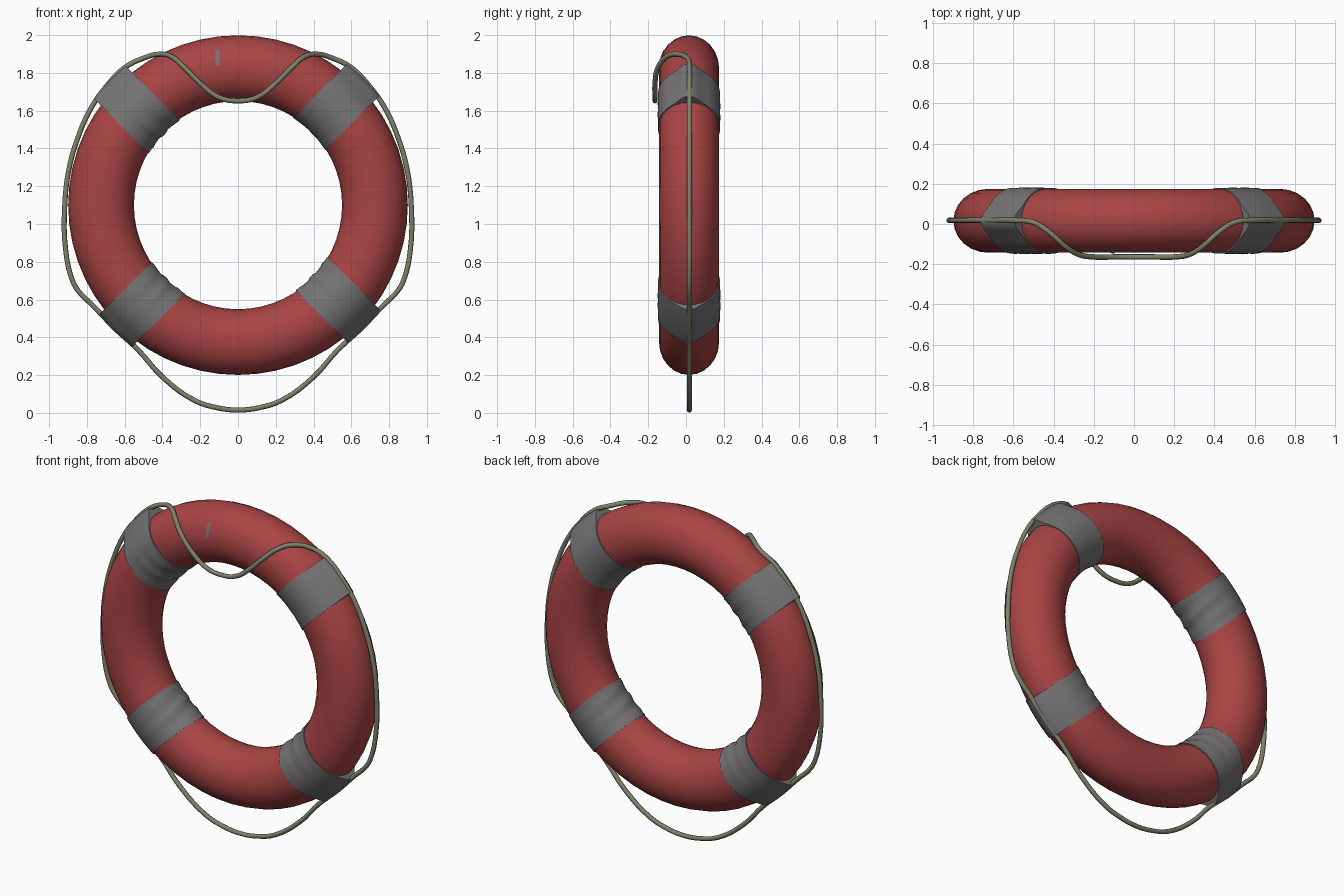
import bpy, bmesh, math
from math import sin, cos, pi, radians, exp

if "Cube" in bpy.data.objects:
    bpy.data.objects.remove(bpy.data.objects["Cube"])

R, A, B = 0.725, 0.174, 0.159     # ring radius, tube half-width and half-depth
YC, ZC = 0.016, 1.1               # ring centre


def material(name, rgb):
    m = bpy.data.materials.new(name)
    m.diffuse_color = (*rgb, 1)
    m.use_nodes = True
    m.node_tree.nodes["Principled BSDF"].inputs["Base Color"].default_value = m.diffuse_color
    return m


RED = material("faded red", (0.40, 0.058, 0.058))
GREY = material("strap grey", (0.18, 0.172, 0.172))
ROPE = material("rope olive", (0.205, 0.225, 0.145))


def tube_point(phi, off, theta=None, s=0.0, mid=0.0):
    """Point on the ring; s is a sideways distance from the angle mid."""
    r = R + (A + off) * cos(phi)
    if theta is None:
        theta = mid + math.asin(s / r)
    return (r * cos(theta), YC + (B + off) * sin(phi), ZC + r * sin(theta))


def grid_object(name, rows, mat, wrap_rows, wrap_cols):
    bm = bmesh.new()
    v = [[bm.verts.new(p) for p in row] for row in rows]
    n, m = len(v), len(v[0])
    for i in range(n if wrap_rows else n - 1):
        for j in range(m if wrap_cols else m - 1):
            i2, j2 = (i + 1) % n, (j + 1) % m
            bm.faces.new((v[i][j], v[i][j2], v[i2][j2], v[i2][j]))
    # orient the faces away from the tube's centre line
    bm.normal_update()
    for f in bm.faces:
        c = f.calc_center_median()
        d = math.hypot(c.x, c.z - ZC)
        k = R / d
        out = (c.x * (1 - k), c.y - YC, (c.z - ZC) * (1 - k))
        if sum(a * b for a, b in zip(f.normal, out)) < 0:
            f.normal_flip()
    me = bpy.data.meshes.new(name)
    bm.to_mesh(me)
    bm.free()
    me.materials.append(mat)
    ob = bpy.data.objects.new(name, me)
    bpy.context.collection.objects.link(ob)
    for o in bpy.context.selected_objects:
        o.select_set(False)
    bpy.context.view_layer.objects.active = ob
    ob.select_set(True)
    bpy.ops.object.shade_smooth_by_angle(angle=radians(40))
    return ob


# Float ring
NT, NP = 56, 24
grid_object("float_ring", [[tube_point(2 * pi * j / NP, 0, theta=2 * pi * i / NT)
                            for j in range(NP)] for i in range(NT)], RED, True, True)


# Cloth straps: parallel-sided bands with soft folds, tented over the rope
def strap(name, angle, shift, tent, fold):
    rows, half, n, m = [], 0.121, 12, 48
    for i in range(-1, n + 2):
        edge = i in (-1, n + 1)
        u = min(max(i, 0), n) / n
        s = shift + half * (2 * u - 1)
        row = []
        for j in range(m):
            phi = 2 * pi * j / m
            off = 0.005
            if cos(phi) > 0:
                off += tent * exp(-(sin(phi) * B / 0.05) ** 2)
            inner = max(0.0, -cos(phi) + 0.5)
            off += fold * inner * max(0.0, sin(17 * u + 2.5 * sin(phi))) * sin(pi * u)
            row.append(tube_point(phi, -0.01 if edge else off, s=s, mid=radians(angle)))
        rows.append(row)
    grid_object(name, rows, GREY, False, True)


strap("strap_upper_right", 45, 0.0, 0.042, 0.001)
strap("strap_upper_left", 135, 0.02, 0.045, 0.006)
strap("strap_lower_left", 225, 0.012, 0.03, 0.006)
strap("strap_lower_right", 315, 0.018, 0.03, 0.006)

# Small grey patch on the front face
rows = []
for i in range(4):
    x = -0.118 + 0.02 * i / 3
    row = []
    for j in range(7):
        z = 1.84 + 0.08 * j / 6
        r = math.hypot(x, z - ZC)
        phi = -math.acos((r - R) / (A + 0.004))
        row.append(tube_point(phi, 0.004, theta=math.atan2(z - ZC, x)))
    rows.append(row)
grid_object("front_patch", rows, GREY, False, False)

# Grab rope: right half of the path from the front loop to the bottom, mirrored
half_path = [
    (0, -0.164, 1.652), (0.1, -0.164, 1.67), (0.2, -0.164, 1.745),
    (0.28, -0.15, 1.825), (0.35, -0.105, 1.885), (0.41, -0.05, 1.9),
    (0.5, 0.008, 1.878), (0.6, 0.018, 1.828), (0.7, 0.018, 1.725),
    (0.78, 0.018, 1.61), (0.85, 0.018, 1.45), (0.895, 0.018, 1.29),
    (0.917, 0.018, 1.1), (0.912, 0.018, 0.86), (0.876, 0.018, 0.7),
    (0.845, 0.018, 0.645), (0.765, 0.018, 0.565), (0.65, 0.018, 0.445),
    (0.53, 0.018, 0.335), (0.4, 0.018, 0.19), (0.23, 0.018, 0.066),
    (0.11, 0.018, 0.027), (0, 0.018, 0.015)]
path = half_path + [(-x, y, z) for x, y, z in half_path[-2:0:-1]]
cu = bpy.data.curves.new("grab_rope", 'CURVE')
cu.dimensions = '3D'
cu.bevel_depth = 0.0135
cu.bevel_resolution = 2
cu.resolution_u = 4
sp = cu.splines.new('BEZIER')
sp.bezier_points.add(len(path) - 1)
for bp, p in zip(sp.bezier_points, path):
    bp.co = p
    bp.handle_left_type = bp.handle_right_type = 'AUTO'
sp.use_cyclic_u = True
cu.materials.append(ROPE)
rope = bpy.data.objects.new("grab_rope", cu)
bpy.context.collection.objects.link(rope)
for o in bpy.context.selected_objects:
    o.select_set(False)
bpy.context.view_layer.objects.active = rope
rope.select_set(True)
bpy.ops.object.convert(target='MESH')
bpy.ops.object.shade_smooth_by_angle(angle=radians(60))
